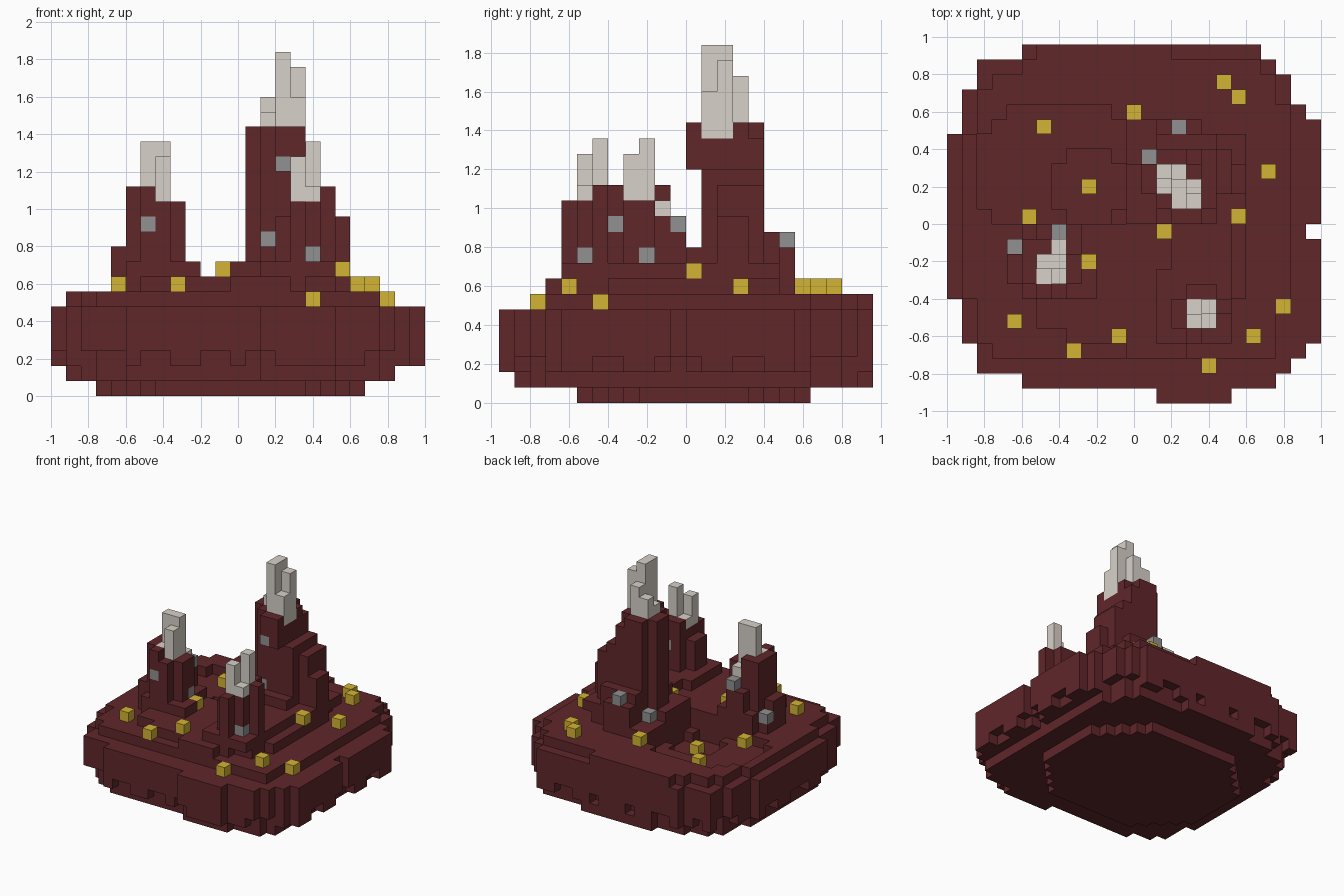
import bpy
import bmesh
import math
from mathutils import Vector

old = bpy.data.objects.get("Cube")
if old:
    bpy.data.objects.remove(old)

UNIT = 0.08
ORIGIN = Vector((-1.0, -0.96, 0.0))
owner = {}  # grid cell -> part name


def material(name, rgb):
    mat = bpy.data.materials.new(name)
    mat.use_nodes = True
    mat.diffuse_color = (*rgb, 1)
    mat.node_tree.nodes["Principled BSDF"].inputs["Base Color"].default_value = (*rgb, 1)
    return mat


def box(part, i0, i1, j0, j1, k0, k1):
    for i in range(i0, i1):
        for j in range(j0, j1):
            for k in range(k0, k1):
                owner[i, j, k] = part


def layer(part, cells, k):
    for i, j in cells:
        owner[i, j, k] = part


def rounded(ci, cj, ri, rj, power=3.0):
    return {(i, j) for i in range(25) for j in range(24)
            if abs((i + .5 - ci) / ri) ** power + abs((j + .5 - cj) / rj) ** power <= 1}


def shrink(cells):
    return {(i, j) for i, j in cells
            if {(i + 1, j), (i - 1, j), (i, j + 1), (i, j - 1)} <= cells}


rock = material("dark red rock", (.118, .020, .023))
pale = material("pale crystal", (.69, .64, .585))
grey = material("grey ore", (.285, .285, .285))
gold = material("yellow nugget", (.65, .455, .033))

# Island outline: start and end column, number of rows, from front to back
outline = set()
row = 0
for start, end, count in [(14, 19, 1), (5, 22, 1), (2, 23, 1), (2, 24, 1), (1, 25, 3),
                          (0, 25, 4), (0, 24, 1), (0, 25, 6), (1, 25, 1), (1, 24, 1),
                          (1, 23, 1), (2, 23, 1), (2, 22, 1), (5, 21, 1)]:
    for j in range(row, row + count):
        outline |= {(i, j) for i in range(start, end)}
    row += count
inner = shrink(outline)

# Hollow with a deeper pit behind the left spire
hollow = {c for c in rounded(7.5, 15.5, 5.6, 4.9, 2.5) if c[0] < 12 and c[1] > 11}
pit = rounded(9.5, 14.5, 2.6, 2.6, 2.5)

# Island underside, body and terraces
layer("island", rounded(12, 12.5, 9, 7.7, 2.4), 0)
layer("island", {c for c in inner if c[0] < 23}, 1)
box("island", 8, 16, 23, 24, 1, 2)
layer("island", {c for c in outline
                 if c in inner or math.sin(c[0] * 1.7) + math.cos(c[1] * 1.4) > .2}, 2)
for k in (3, 4):
    layer("island", outline, k)
layer("island", outline - pit, 5)
layer("island", {c for c in inner - hollow
                 if c[1] > 2 and c[0] < (22 if c[1] < 7 else 23)}, 6)
box("island", 6, 15, 23, 24, 6, 7)
layer("island", rounded(12.5, 11.5, 7.7, 7.7, 2.8) - hollow, 7)
box("island", 12, 16, 3, 4, 7, 8)
box("island", 15, 19, 9, 12, 8, 9)

# Left spire
for b in [(5, 10, 7, 9, 8, 9), (4, 9, 8, 11, 8, 9), (5, 9, 11, 12, 8, 9), (4, 5, 8, 11, 7, 8),
          (4, 5, 8, 10, 9, 10), (5, 6, 8, 11, 9, 14), (6, 7, 7, 8, 9, 14), (7, 8, 7, 8, 9, 13),
          (8, 9, 8, 10, 9, 13), (6, 8, 8, 11, 9, 13), (6, 7, 10, 11, 13, 14),
          (6, 8, 11, 12, 9, 11)]:
    box("left_spire", *b)

# Tall spire with an overhanging crown
for b in [(12, 19, 12, 16, 8, 9), (14, 19, 16, 18, 8, 9), (19, 20, 13, 18, 8, 9),
          (14, 18, 12, 13, 9, 10), (14, 17, 13, 17, 9, 17), (13, 14, 14, 16, 9, 18),
          (17, 18, 13, 17, 9, 15), (18, 19, 14, 17, 9, 14), (19, 20, 14, 16, 9, 12),
          (14, 18, 17, 18, 9, 11), (14, 17, 18, 19, 8, 10), (15, 17, 12, 13, 15, 18),
          (14, 15, 13, 14, 17, 18), (14, 17, 15, 16, 17, 18), (14, 16, 16, 17, 17, 18)]:
    box("tall_spire", *b)

# Front spire
for b in [(14, 19, 4, 9, 8, 9), (16, 17, 4, 8, 9, 13), (17, 18, 5, 8, 9, 13),
          (15, 16, 5, 7, 9, 12), (16, 18, 7, 8, 13, 14), (18, 19, 6, 7, 9, 14)]:
    box("front_spire", *b)

# Crystal columns: column, row, bottom, top
for part, columns in {
    "left_crystals": [(6, 8, 13, 14), (7, 8, 13, 16), (6, 9, 13, 17), (7, 9, 13, 17),
                      (7, 10, 12, 13)],
    "tall_crystals": [(15, 13, 17, 23), (15, 14, 17, 23), (16, 14, 17, 22), (16, 13, 17, 20),
                      (14, 14, 17, 19), (14, 15, 17, 20), (15, 15, 17, 21)],
    "front_crystals": [(16, 5, 13, 16), (17, 6, 13, 17), (17, 5, 13, 14), (16, 6, 13, 14)],
}.items():
    for i, j, low, high in columns:
        box(part, i, i + 1, j, j + 1, low, high)

# Single ore blocks and nuggets
for cell in [(6, 7, 11), (8, 9, 9), (4, 10, 8), (7, 11, 11), (17, 5, 9),
             (17, 7, 11), (14, 13, 10), (15, 12, 15), (15, 18, 10), (13, 16, 8)]:
    owner[cell] = "grey_ore"
for cell in [(6, 18, 6), (12, 19, 7), (18, 21, 7), (19, 20, 7), (21, 15, 7), (9, 14, 5),
             (5, 12, 6), (19, 12, 8), (14, 11, 8), (9, 9, 8), (22, 6, 6), (4, 5, 7),
             (11, 4, 8), (20, 4, 7), (8, 3, 7), (17, 2, 6)]:
    owner[cell] = "yellow_nuggets"


def build(part, mat):
    """Make one object from the exposed block faces of a part."""
    bm = bmesh.new()
    for cell in [c for c, name in owner.items() if name == part]:
        centre = Vector(cell) + Vector((.5, .5, .5))
        for axis in range(3):
            for sign in (-1, 1):
                normal = Vector((0, 0, 0))
                normal[axis] = sign
                if tuple(int(a + b) for a, b in zip(cell, normal)) in owner:
                    continue
                u, v = Vector((0, 0, 0)), Vector((0, 0, 0))
                u[(axis + 1) % 3] = .5
                v[(axis + 2) % 3] = .5 * sign
                mid = centre + normal / 2
                bm.faces.new([bm.verts.new(ORIGIN + UNIT * p)
                              for p in (mid - u - v, mid + u - v, mid + u + v, mid - u + v)])
    bmesh.ops.remove_doubles(bm, verts=bm.verts, dist=.001)
    mesh = bpy.data.meshes.new(part)
    bm.to_mesh(mesh)
    bm.free()
    mesh.materials.append(mat)
    bpy.context.scene.collection.objects.link(bpy.data.objects.new(part, mesh))


for part in ("island", "left_spire", "tall_spire", "front_spire"):
    build(part, rock)
for part in ("left_crystals", "tall_crystals", "front_crystals"):
    build(part, pale)
build("grey_ore", grey)
build("yellow_nuggets", gold)
